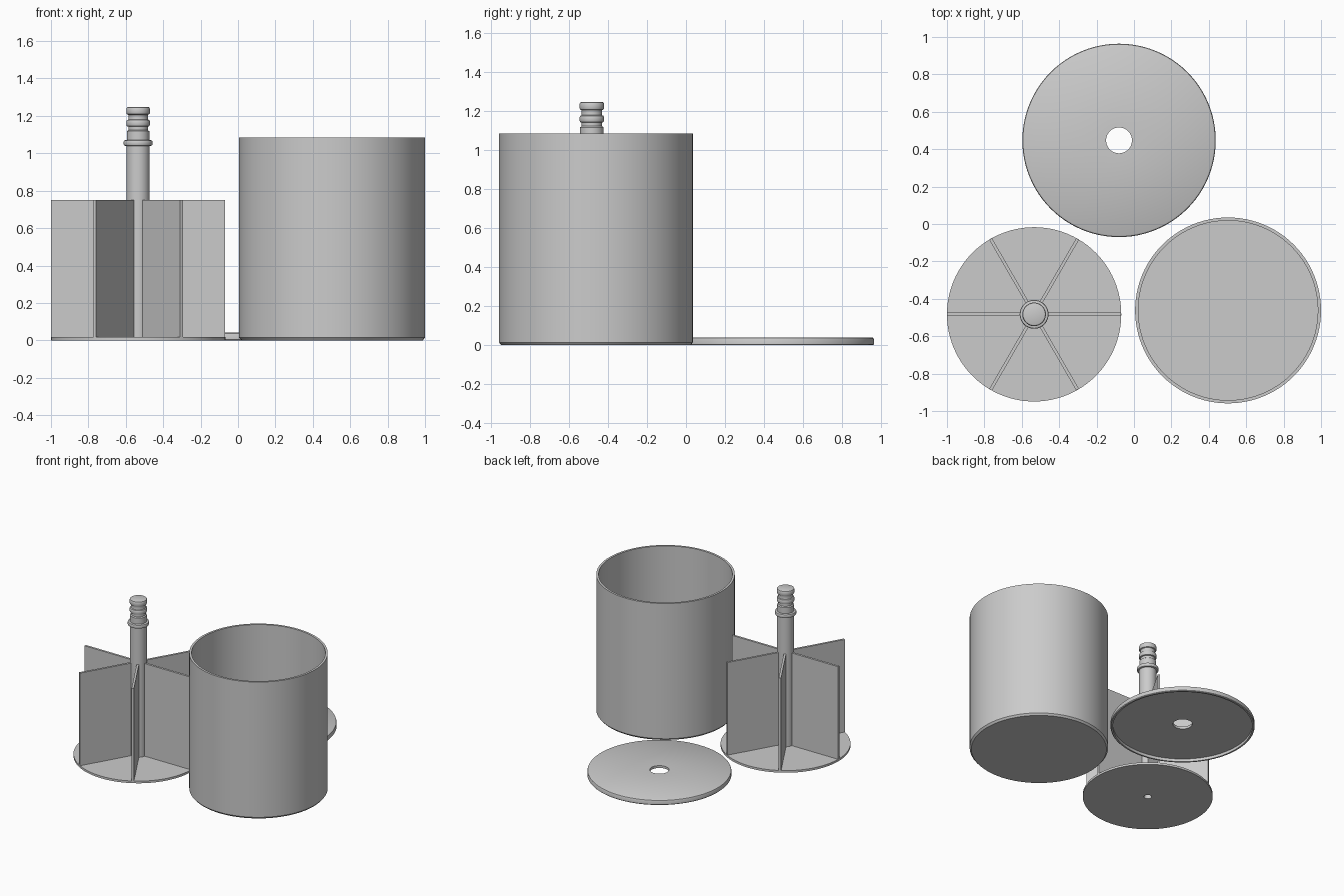
import bpy, bmesh, math
from mathutils import Matrix, Vector

if "Cube" in bpy.data.objects:
    bpy.data.objects.remove(bpy.data.objects["Cube"])

grey = bpy.data.materials.new("light_grey")
grey.diffuse_color = (0.6, 0.6, 0.6, 1)
grey.use_nodes = True
grey.node_tree.nodes["Principled BSDF"].inputs["Base Color"].default_value = grey.diffuse_color


def finish(name, bm, loc):
    bmesh.ops.remove_doubles(bm, verts=bm.verts, dist=1e-5)
    bmesh.ops.recalc_face_normals(bm, faces=bm.faces)
    mesh = bpy.data.meshes.new(name)
    bm.to_mesh(mesh)
    bm.free()
    mesh.materials.append(grey)
    ob = bpy.data.objects.new(name, mesh)
    ob.location = loc
    bpy.context.collection.objects.link(ob)
    bpy.ops.object.select_all(action='DESELECT')
    ob.select_set(True)
    bpy.context.view_layer.objects.active = ob
    bpy.ops.object.shade_smooth_by_angle(angle=math.radians(30))
    return ob


def lathe(name, profile, loc, closed=False, segs=96):
    """Revolve an (r, z) outline about the vertical axis."""
    bm = bmesh.new()
    vs = [bm.verts.new((r, 0, z)) for r, z in profile]
    pairs = list(zip(vs, vs[1:] + vs[:1])) if closed else list(zip(vs, vs[1:]))
    edges = [bm.edges.new(p) for p in pairs]
    bmesh.ops.spin(bm, geom=vs + edges, cent=(0, 0, 0), axis=(0, 0, 1),
                   angle=math.tau, steps=segs, use_merge=True)
    return finish(name, bm, loc)


def ridge(r, z0, z1, b=0.008):
    """Outline of a ring with rounded edges."""
    c = b * 0.3
    return [(r - b, z0), (r - c, z0 + c), (r, z0 + b),
            (r, z1 - b), (r - c, z1 - c), (r - b, z1)]


# Open container with a chamfered foot
lathe("container", [(0, 0), (0.485, 0), (0.497, 0.014), (0.497, 1.085),
                    (0.480, 1.085), (0.480, 0.018), (0, 0.018)],
      (0.503, -0.462, 0))

# Lid: shallow cap with a centre hole, rounded top edge and hollow underside
lathe("lid", [(0.069, 0.022), (0.500, 0.022), (0.500, 0), (0.512, 0),
              (0.517, 0.005), (0.517, 0.030), (0.514, 0.037), (0.507, 0.041),
              (0.069, 0.041)], (-0.08, 0.447, 0), closed=True)

# Rotor: base disc, bored shaft and six vanes
hub = (-0.534, -0.483, 0)
R = 0.466
lathe("rotor_base", [(0.028, 0), (R, 0), (R, 0.017), (0.028, 0.017)], hub, closed=True)

shaft = [(0, 0.75), (0.028, 0.75), (0.028, 0.017), (0.062, 0.017), (0.062, 1.04)]
shaft += ridge(0.077, 1.04, 1.07)                 # collar
shaft += [(0.060, 1.07), (0.060, 1.118), (0.052, 1.124), (0.052, 1.142)]
shaft += ridge(0.063, 1.142, 1.180, 0.010)        # lower grip ring
shaft += [(0.052, 1.184), (0.052, 1.202)]
shaft += ridge(0.063, 1.206, 1.248, 0.010)        # top grip ring
shaft += [(0, 1.248)]
lathe("rotor_shaft", shaft, hub, segs=64)

bm = bmesh.new()
r0, r1, z0, z1 = 0.055, R - 0.001, 0.017, 0.75
for i in range(6):
    m = (Matrix.Rotation(i * math.pi / 3, 4, 'Z')
         @ Matrix.Translation(Vector(((r0 + r1) / 2, 0, (z0 + z1) / 2)))
         @ Matrix.Diagonal((r1 - r0, 0.017, z1 - z0, 1)))
    bmesh.ops.create_cube(bm, size=1, matrix=m)
finish("rotor_vanes", bm, hub)
